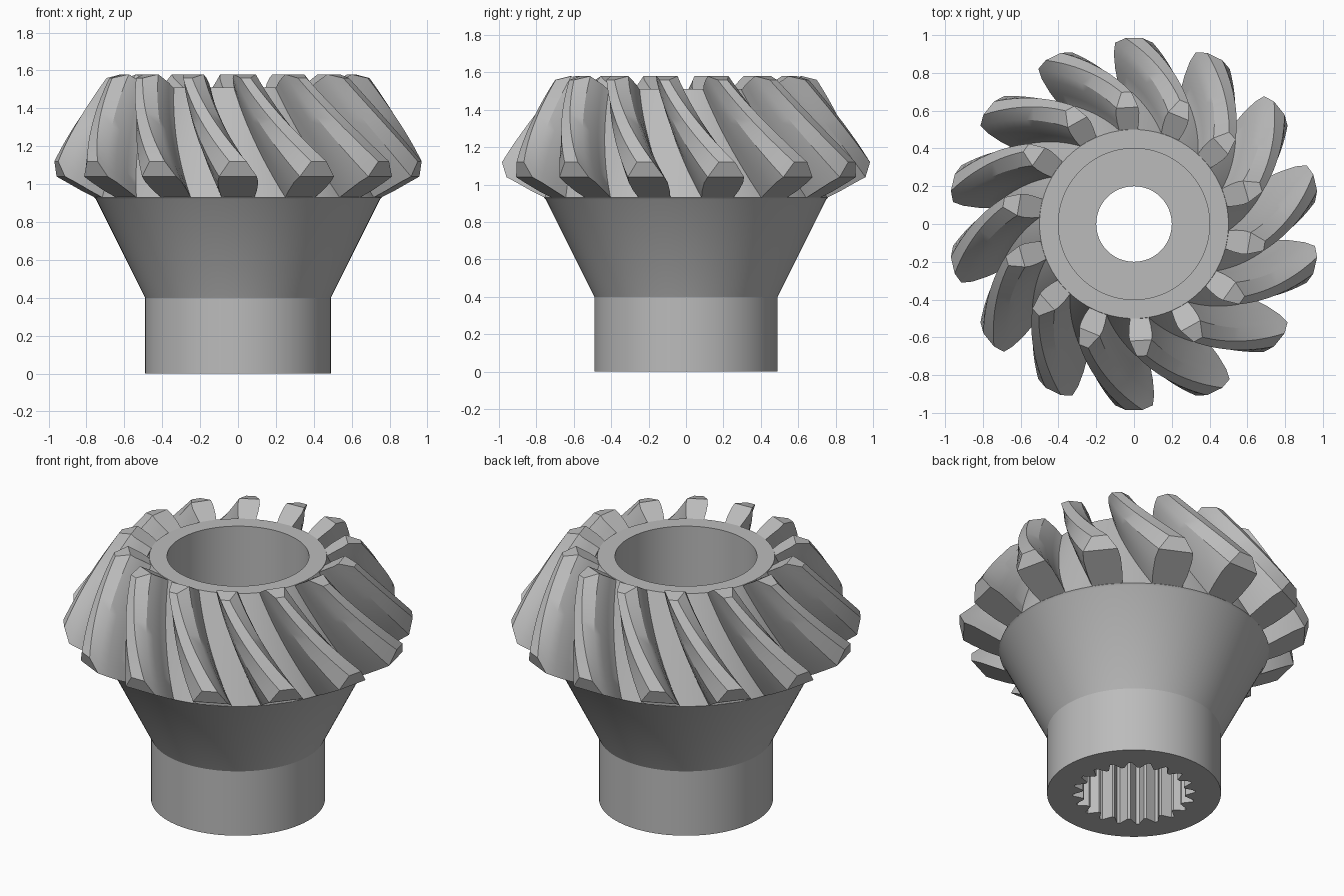
import bpy, bmesh
from math import sin, cos, pi, radians

cube = bpy.data.objects.get("Cube")
if cube:
    bpy.data.objects.remove(cube, do_unlink=True)

TEETH, SPLINES = 14, 20
SEGMENTS = SPLINES * 6
TWIST = radians(-22.4)

steel = bpy.data.materials.new("steel_grey")
steel.use_nodes = True
grey = (0.5, 0.5, 0.5, 1)
steel.diffuse_color = grey
steel.node_tree.nodes["Principled BSDF"].inputs["Base Color"].default_value = grey


def finish(bm, name, angle):
    """Turn a bmesh into a smooth-shaded object with sharp corners."""
    bmesh.ops.recalc_face_normals(bm, faces=bm.faces)
    mesh = bpy.data.meshes.new(name)
    bm.to_mesh(mesh)
    bm.free()
    mesh.materials.append(steel)
    obj = bpy.data.objects.new(name, mesh)
    bpy.context.collection.objects.link(obj)
    bpy.ops.object.select_all(action="DESELECT")
    obj.select_set(True)
    bpy.context.view_layer.objects.active = obj
    bpy.ops.object.shade_smooth_by_angle(angle=radians(angle))
    return obj


def bridge(bm, a, b):
    """Quads between two closed rings of equal length."""
    n = len(a)
    for i in range(n):
        j = (i + 1) % n
        bm.faces.new((a[i], a[j], b[j], b[i]))


def polar(r, angle, z):
    return (r * cos(angle), r * sin(angle), z)


# Hub: shaft, flared cone, root cone, stepped bore and splined socket
SPLINE = (0.29, 0.29, 0.315, 0.345, 0.345, 0.315)
profile = [(0.49, 0), (0.49, 0.4), (0.75, 0.92), (0.76, 0.93), (0.5, 1.51),
           (0.4, 1.51), (0.4, 0.9), (0.2, 0.9), (0.2, 0.6),
           (None, 0.6), (None, 0)]          # None marks the splined rings
bm = bmesh.new()
rings = []
for r, z in profile:
    rings.append([bm.verts.new(polar(r or SPLINE[i % 6], 2 * pi * i / SEGMENTS, z))
                  for i in range(SEGMENTS)])
for k, ring in enumerate(rings):
    bridge(bm, ring, rings[(k + 1) % len(rings)])
finish(bm, "hub", 25)

# Tooth section levels from tip to buried root:
# outer end (r, z), inner end (r, z), half width at outer end
LEVELS = [((0.985, 1.12), (0.70, 1.56), 0.045),
          ((0.965, 1.04), (0.62, 1.58), 0.100),
          ((0.91, 1.01), (0.59, 1.56), 0.107),
          ((0.83, 0.965), (0.545, 1.535), 0.100),
          ((0.75, 0.925), (0.50, 1.505), 0.085),
          ((0.70, 0.935), (0.46, 1.49), 0.085)]
STATIONS = 12


def tooth(bm, start):
    """One spiral tooth swept from its outer end to its inner end."""
    sections = []
    for s in range(STATIONS + 1):
        t = s / STATIONS
        sides = ([], [])
        for outer, inner, half in LEVELS:
            r = outer[0] + (inner[0] - outer[0]) * t
            z = outer[1] + (inner[1] - outer[1]) * t
            spread = half * (1 - 0.42 * t) / r
            for side, sign in zip(sides, (-1, 1)):
                side.append(bm.verts.new(polar(r, start + TWIST * t + sign * spread, z)))
        sections.append(sides[0] + sides[1][::-1])
    for a, b in zip(sections, sections[1:]):
        bridge(bm, a, b)
    # End caps: chamfer strip at the tip, one flat face below it
    last = len(LEVELS) * 2 - 1
    for ring in (sections[0], sections[-1]):
        bm.faces.new((ring[0], ring[1], ring[last - 1], ring[last]))
        bm.faces.new(ring[1:last])


bm = bmesh.new()
for n in range(TEETH):
    tooth(bm, pi / 2 + 2 * pi * n / TEETH)
finish(bm, "spiral_teeth", 25)
